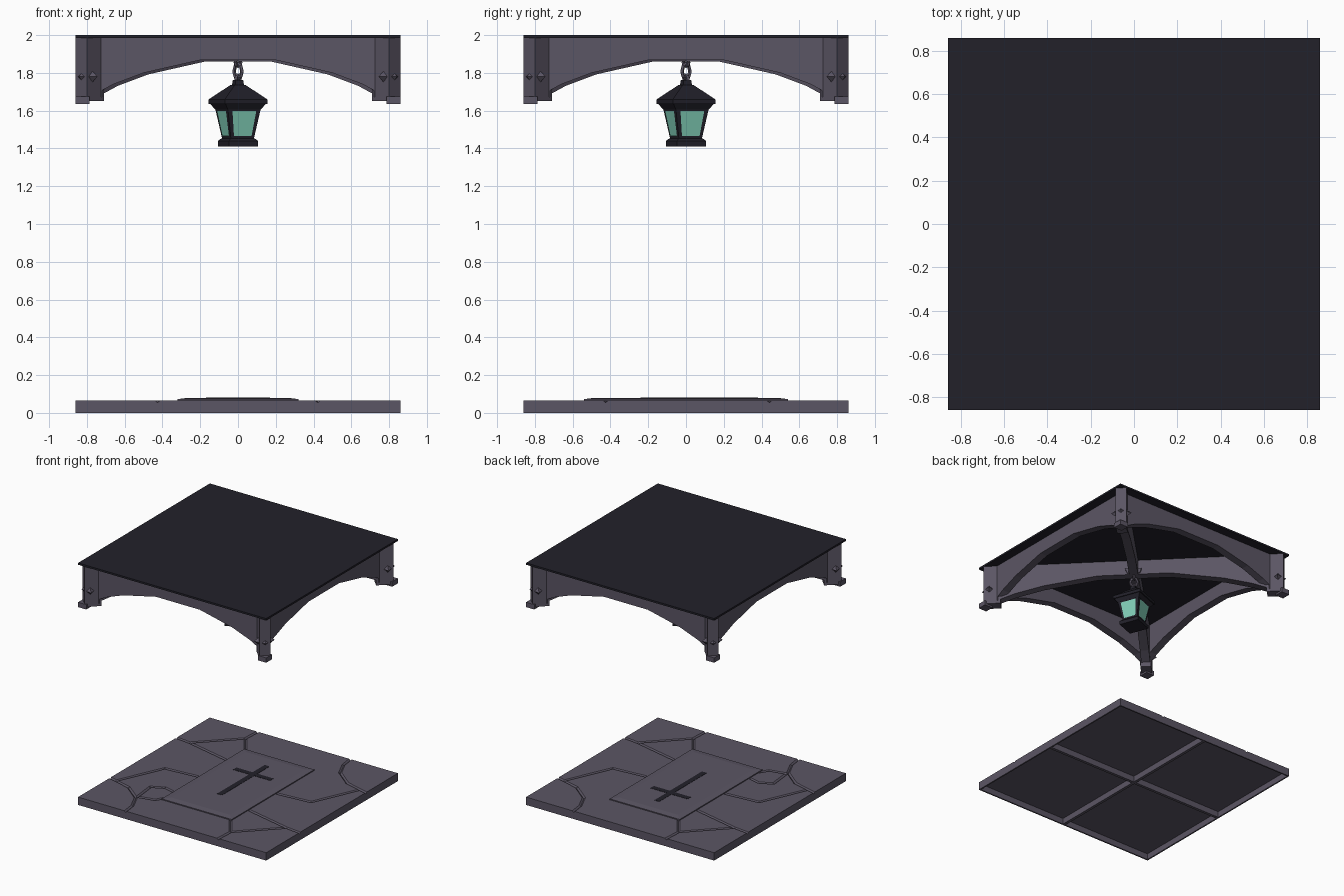
import bpy, bmesh, math
from mathutils import Matrix, Vector

cube = bpy.data.objects.get("Cube")
if cube:
    bpy.data.objects.remove(cube, do_unlink=True)


def material(name, rgb):
    m = bpy.data.materials.new(name)
    m.use_nodes = True
    m.diffuse_color = (*rgb, 1)
    m.node_tree.nodes["Principled BSDF"].inputs["Base Color"].default_value = (*rgb, 1)
    return m


STONE = material("grey stone", (0.105, 0.092, 0.128))
DARK = material("dark iron", (0.016, 0.015, 0.023))
GLASS = material("teal glass", (0.22, 0.62, 0.48))


def finish(bm, name, mat):
    bmesh.ops.recalc_face_normals(bm, faces=bm.faces[:])
    mesh = bpy.data.meshes.new(name)
    bm.to_mesh(mesh)
    bm.free()
    mesh.materials.append(mat)
    ob = bpy.data.objects.new(name, mesh)
    bpy.context.scene.collection.objects.link(ob)
    return ob


def box(name, lo, hi, mat):
    lo, hi = Vector(lo), Vector(hi)
    bm = bmesh.new()
    bmesh.ops.create_cube(bm, size=1, matrix=Matrix.Translation((lo + hi) / 2)
                          @ Matrix.Diagonal((*(hi - lo), 1)))
    return finish(bm, name, mat)


def plate(name, outline, y0, y1, mat, turn=0):
    """Extrude an x-z outline from y0 to y1, then turn it about z."""
    bm = bmesh.new()
    face = bm.faces.new([bm.verts.new((x, y0, z)) for x, z in outline])
    ext = bmesh.ops.extrude_face_region(bm, geom=[face])
    moved = [g for g in ext["geom"] if isinstance(g, bmesh.types.BMVert)]
    bmesh.ops.translate(bm, verts=moved, vec=(0, y1 - y0, 0))
    bm.transform(Matrix.Rotation(turn, 4, "Z"))
    return finish(bm, name, mat)


def frustum(name, z0, z1, r0, r1, mat, turn):
    """Square tapered block; r is the half diagonal."""
    bm = bmesh.new()
    bmesh.ops.create_cone(bm, cap_ends=True, segments=4, radius1=r0, radius2=r1, depth=z1 - z0,
                          matrix=Matrix.Translation((0, 0, (z0 + z1) / 2)) @ Matrix.Rotation(turn, 4, "Z"))
    return finish(bm, name, mat)


# Canopy roof
EDGE, WALL, TOP = 0.86, 0.785, 1.985
box("roof_slab", (-EDGE, -EDGE, TOP), (EDGE, EDGE, 2), DARK)

# Four arched walls and two diagonal ribs
half = [(0.2, 1.868), (0.5, 1.8), (0.66, 1.74), (WALL, 1.672)]
arch = [(-x, z) for x, z in reversed(half)] + half
walls = arch + [(WALL, TOP), (-WALL, TOP)]
for i in range(4):
    plate("arched_wall", walls, -WALL, -WALL + 0.065, STONE, i * math.pi / 2)
root2 = math.sqrt(2)
ribs = [(x * root2, z - 0.008) for x, z in arch] + [(WALL * root2, TOP), (-WALL * root2, TOP)]
for i in range(2):
    plate("diagonal_rib", ribs, -0.035, 0.035, STONE, math.pi / 4 + i * math.pi / 2)

# Corner posts, feet and pointed studs
for i in range(4):
    angle = math.pi / 4 + i * math.pi / 2
    sx, sy = (1 if math.cos(angle) > 0 else -1), (1 if math.sin(angle) > 0 else -1)
    outer = 0.83 * root2
    plate("corner_post", [(outer - 0.13, 1.65), (outer, 1.65), (outer, TOP), (outer - 0.13, TOP)],
          -0.042, 0.042, STONE, angle)
    a, b = sorted((sx * WALL, sx * EDGE)), sorted((sy * WALL, sy * EDGE))
    box("post_foot", (a[0], b[0], 1.635), (a[1], b[1], 1.675), STONE)
    bm = bmesh.new()
    bmesh.ops.create_uvsphere(bm, u_segments=4, v_segments=2, radius=1,
                              matrix=Matrix.Rotation(angle, 4, "Z")
                              @ Matrix.Translation((0.8 * root2, 0, 1.78))
                              @ Matrix.Diagonal((0.06, 0.08, 0.06, 1)))
    finish(bm, "post_stud", STONE)

# Hanging lantern, turned a little about its chain
TURN = math.radians(-24)
frustum("ceiling_boss", 1.868, 1.9, 0.07, 0.09, STONE, 0)
for name, z0, z1, r0, r1 in [
        ("lantern_base", 1.41, 1.44, 0.116, 0.116), ("lantern_base_step", 1.44, 1.452, 0.116, 0.098),
        ("lantern_body", 1.452, 1.61, 0.092, 0.132), ("lantern_collar", 1.605, 1.635, 0.132, 0.16),
        ("lantern_eave", 1.635, 1.66, 0.17, 0.17), ("lantern_roof", 1.66, 1.735, 0.17, 0.045),
        ("lantern_cap", 1.735, 1.762, 0.035, 0.03)]:
    frustum(name, z0, z1, r0, r1, DARK, TURN)

# Glass panes, laid on the sloping lantern sides
bm = bmesh.new()
for i in range(4):
    rot = Matrix.Rotation(TURN + math.pi / 4 + i * math.pi / 2, 4, "Z")
    corners = []
    for z, side in ((1.465, -1), (1.465, 1), (1.597, 1), (1.597, -1)):
        dist = (0.092 + (z - 1.452) / 0.158 * 0.04) / root2
        corners.append(bm.verts.new(rot @ Vector((dist + 0.003, side * dist * 0.74, z))))
    bm.faces.new(corners)
finish(bm, "glass_panes", GLASS)

# Chain links
for i, (z, major, stretch) in enumerate([(1.855, 0.02, 1.0), (1.808, 0.03, 1.25), (1.768, 0.016, 1.1)]):
    bpy.ops.mesh.primitive_torus_add(major_segments=8, minor_segments=5, major_radius=major,
                                     minor_radius=0.01, location=(0, 0, z),
                                     rotation=(math.pi / 2, 0, math.pi / 4 + i * math.pi / 2))
    link = bpy.context.object
    link.name = "chain_link"
    link.scale = (1, stretch, 1)
    link.data.materials.append(STONE)

# Paved floor: thin top with a rim and cross walls, open below
G = 0.065
floor = box("floor_top", (-EDGE, -EDGE, 0.05), (EDGE, EDGE, G), STONE)
for i in range(4):
    plate("floor_rim", [(-EDGE, 0), (EDGE, 0), (EDGE, 0.05), (-EDGE, 0.05)],
          -EDGE, -EDGE + 0.012, STONE, i * math.pi / 2)
box("floor_cross_wall", (-0.012, -0.85, 0), (0.012, 0.85, 0.05), STONE)
box("floor_cross_wall", (-0.85, -0.012, 0), (0.85, 0.012, 0.05), STONE)

# Cracks between the paving stones, cut as V grooves
chunk = [(-0.9, 0.43), (-0.73, 0.41), (-0.43, 0.71), (-0.42, 0.9)]
spurs = [[(-0.73, 0.41), (-0.3, 0.31)], [(-0.43, 0.71), (-0.28, 0.5)]]
curve = [(0.42, 0.9), (0.44, 0.75), (0.5, 0.62), (0.65, 0.5), (0.9, 0.43)]
branch = [(0.79, 0.45), (0.62, 0.07), (0.27, 0.04)]
cracks = []
for s in (1, -1):
    cracks += [[(s * x, s * y) for x, y in path] for path in [chunk, *spurs, curve, branch]]
cracks.append([(-0.3, -0.38), (-0.42, -0.35), (-0.52, -0.4), (-0.5, -0.6), (-0.36, -0.57), (-0.3, -0.47)])
bm = bmesh.new()
for path in cracks:
    for p, q in zip(path, path[1:]):
        p, q = Vector((*p, G)), Vector((*q, G))
        along = (q - p).normalized()
        side = Vector((-along.y, along.x, 0)) * 0.018
        up = Vector((0, 0, 0.011))
        ends = [[bm.verts.new(c + o) for o in (side + up * 0.5, -side + up * 0.5, -up)]
                for c in (p - along * 0.006, q + along * 0.006)]
        bm.faces.new(ends[0])
        bm.faces.new(ends[1])
        for k in range(3):
            n = (k + 1) % 3
            bm.faces.new([ends[0][k], ends[0][n], ends[1][n], ends[1][k]])
cutter = finish(bm, "crack_cutter", STONE)
cutter.hide_render = True
cut = floor.modifiers.new("cracks", "BOOLEAN")
cut.operation, cut.object, cut.solver, cut.use_self = "DIFFERENCE", cutter, "EXACT", True
bpy.context.view_layer.objects.active = floor
bpy.ops.object.modifier_apply(modifier=cut.name)
bpy.data.objects.remove(cutter, do_unlink=True)

# Grave slab with a shallow bevelled border
bm = bmesh.new()
rings = [[bm.verts.new((sx * x, sy * y, z)) for sx, sy in ((-1, -1), (1, -1), (1, 1), (-1, 1))]
         for x, y, z in ((0.32, 0.54, 0.06), (0.32, 0.54, 0.073), (0.27, 0.49, 0.079))]
for a, b in zip(rings, rings[1:]):
    for k in range(4):
        n = (k + 1) % 4
        bm.faces.new([a[k], a[n], b[n], b[k]])
bm.faces.new(rings[0])
bm.faces.new(rings[-1])
finish(bm, "grave_slab", STONE)

# Inlaid cross
box("cross_upright", (-0.022, -0.24, 0.077), (0.022, 0.38, 0.081), DARK)
box("cross_bar", (-0.17, 0.178, 0.077), (0.17, 0.222, 0.0808), DARK)
